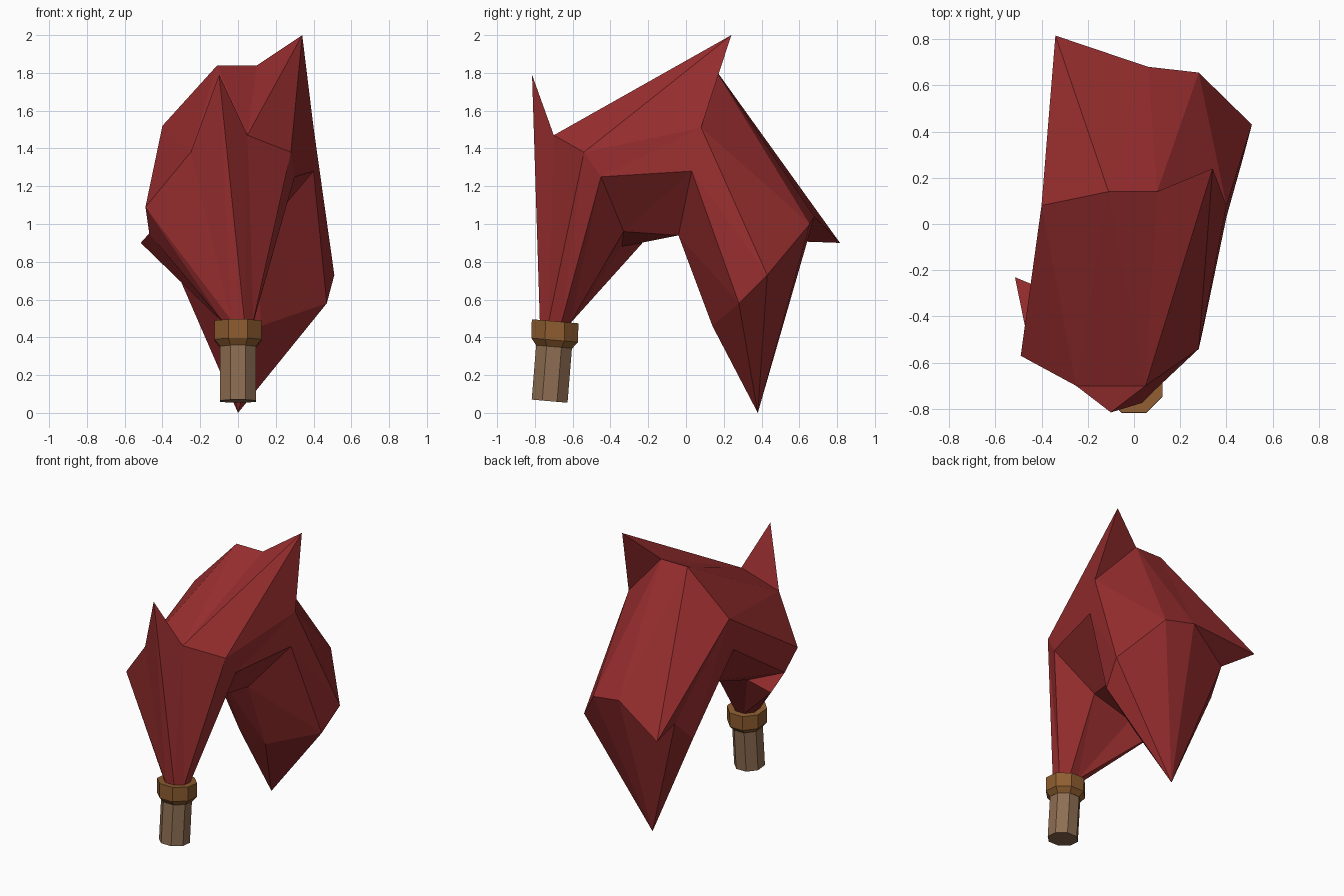
import bpy, bmesh, math
from mathutils import Vector, Matrix

if "Cube" in bpy.data.objects:
    bpy.data.objects.remove(bpy.data.objects["Cube"])


def material(name, rgb):
    m = bpy.data.materials.new(name)
    m.diffuse_color = (*rgb, 1)
    m.use_nodes = True
    m.node_tree.nodes["Principled BSDF"].inputs["Base Color"].default_value = m.diffuse_color
    return m


RED = material("dark red", (0.315, 0.027, 0.028))
WOOD = material("pale wood", (0.27, 0.155, 0.085))
BAND = material("brown band", (0.27, 0.11, 0.03))

TILT = Matrix.Rotation(math.radians(-5), 3, 'X')


def octagon(center, radius):
    """Eight points round the tilted handle axis, starting front left."""
    pts = []
    for i in range(8):
        t = math.radians(45 * (i - 0.5))
        pts.append(Vector(center) + TILT @ Vector((radius * math.sin(t), -radius * math.cos(t), 0)))
    return pts


def finish(name, bm, mat):
    bmesh.ops.recalc_face_normals(bm, faces=bm.faces)
    mesh = bpy.data.meshes.new(name)
    bm.to_mesh(mesh)
    bm.free()
    mesh.materials.append(mat)
    obj = bpy.data.objects.new(name, mesh)
    bpy.context.collection.objects.link(obj)
    return obj


def lathe(name, sections, mat):
    """Closed eight-sided solid from (center, radius) sections."""
    bm = bmesh.new()
    rings = [[bm.verts.new(p) for p in octagon(c, r)] for c, r in sections]
    for a, b in zip(rings, rings[1:]):
        for i in range(8):
            j = (i + 1) % 8
            bm.faces.new((a[i], a[j], b[j], b[i]))
    bm.faces.new(rings[0])
    bm.faces.new(rings[-1])
    return finish(name, bm, mat)


# Handle and collar
lathe("handle", [((0, -0.722, 0.062), 0.103), ((0, -0.697, 0.37), 0.103)], WOOD)
lathe("collar", [((0, -0.698, 0.35), 0.104), ((0, -0.695, 0.385), 0.134),
                 ((0, -0.693, 0.485), 0.134)], BAND)

# Arched body: eight-sided rings from the collar up, over and down
rings = [
    octagon((0, -0.693, 0.482), 0.088),
    [(-0.25, -0.70, 1.38), (0.05, -0.70, 1.47), (0.28, -0.54, 1.38), (0.30, -0.45, 1.25),
     (0.06, -0.33, 0.96), (-0.25, -0.34, 0.88), (-0.47, -0.45, 0.95), (-0.49, -0.57, 1.09)],
    [(-0.11, 0.14, 1.84), (0.10, 0.14, 1.84), (0.40, 0.08, 1.51), (0.40, 0.03, 1.28),
     (0.11, -0.04, 0.94), (-0.11, -0.04, 0.94), (-0.40, 0.03, 1.28), (-0.40, 0.08, 1.52)],
    [(0.06, 0.68, 1.04), (0.28, 0.655, 1.0), (0.51, 0.43, 0.73), (0.47, 0.28, 0.58),
     (0.12, 0.14, 0.46), (-0.10, 0.17, 0.48), (-0.33, 0.39, 0.76), (-0.29, 0.54, 0.91)],
]
# Spikes, keyed by (segment, side)
spikes = {
    (0, 0): (-0.10, -0.815, 1.79),
    (0, 5): (-0.515, -0.23, 0.90),
    (1, 1): (0.34, 0.24, 2.0),
    (2, 7): (-0.34, 0.815, 0.90),
}
bm = bmesh.new()
loops = [[bm.verts.new(p) for p in ring] for ring in rings]
bm.faces.new(loops[0])
for seg, (a, b) in enumerate(zip(loops, loops[1:])):
    for i in range(8):
        j = (i + 1) % 8
        if (seg, i) in spikes:
            s = bm.verts.new(spikes[seg, i])
            for tri in ((a[i], a[j], s), (a[j], b[j], s), (b[j], b[i], s), (b[i], a[i], s)):
                bm.faces.new(tri)
        else:
            bm.faces.new((a[i], a[j], b[i]))
            bm.faces.new((a[j], b[j], b[i]))

# Pointed end
tip = bm.verts.new((0, 0.38, 0))
for i in range(8):
    bm.faces.new((loops[-1][i], loops[-1][(i + 1) % 8], tip))
finish("arched_body", bm, RED)
